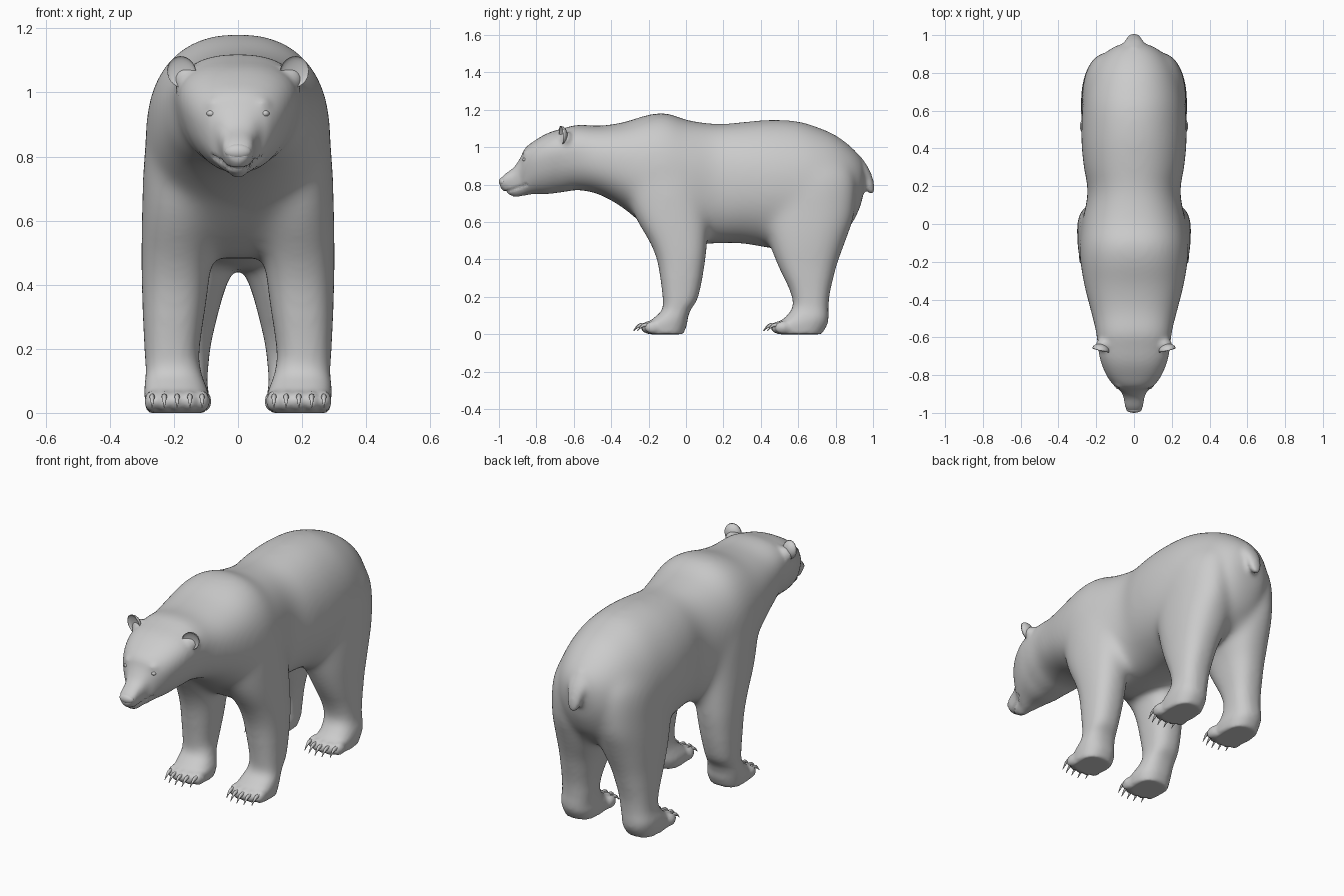
import bpy, bmesh, math
from mathutils import Matrix, Vector

cube = bpy.data.objects.get("Cube")
if cube:
    bpy.data.objects.remove(cube)

fur = bpy.data.materials.new("plain grey")
fur.use_nodes = True
GREY = (0.6, 0.6, 0.6, 1)
fur.diffuse_color = GREY
fur.node_tree.nodes["Principled BSDF"].inputs["Base Color"].default_value = GREY


def clamp(f):
    return min(max(f, 0), 1)


def refine(rows, steps=4):
    """Smoothly interpolate between cross-section rows."""
    pts = [Vector(r) for r in rows]
    out = []
    for i in range(len(pts) - 1):
        a, b, c, d = pts[max(i - 1, 0)], pts[i], pts[i + 1], pts[min(i + 2, len(pts) - 1)]
        for k in range(steps):
            t = k / steps
            out.append(b + (c - a) * (t / 2) + (a * 2 - b * 5 + c * 4 - d) * (t * t / 2)
                       + (b * 3 - a - c * 3 + d) * (t ** 3 / 2))
    return out + [pts[-1]]


def rounded(sides, power):
    """Unit superellipse."""
    for i in range(sides):
        a = math.tau * i / sides
        yield [math.copysign(abs(f) ** (2 / power), f) for f in (math.cos(a), math.sin(a))]


def skin(bm, rings):
    loops = [[bm.verts.new(p) for p in ring] for ring in rings]
    for a, b in zip(loops, loops[1:]):
        for i in range(len(a)):
            j = (i + 1) % len(a)
            bm.faces.new((a[i], a[j], b[j], b[i]))
    bm.faces.new(loops[0][::-1])
    bm.faces.new(loops[-1])


def column(bm, rows, side=1):
    """Loft upwards; rows are z, x from, x to, y from, y to."""
    skin(bm, [[(side * ((a + b) / 2 + u * (b - a) / 2), (c + d) / 2 + v * (d - c) / 2, z)
               for u, v in rounded(28, 2.4 - .4 * clamp(z * 2 - 1))]
              for z, a, b, c, d in refine(rows)])


def ball(bm, centre, size):
    m = Matrix.Translation(centre) @ Matrix.Diagonal((*size, 1))
    return bmesh.ops.create_uvsphere(bm, u_segments=20, v_segments=12, radius=1, matrix=m)["verts"]


def finish(name, bm):
    bmesh.ops.recalc_face_normals(bm, faces=bm.faces)
    mesh = bpy.data.meshes.new(name)
    bm.to_mesh(mesh)
    bm.free()
    mesh.materials.append(fur)
    mesh.shade_smooth()
    obj = bpy.data.objects.new(name, mesh)
    bpy.context.collection.objects.link(obj)
    return obj


# Spine sections from snout to rump: y, top, bottom, half width
SPINE = [(-.995, .828, .785, .03), (-.97, .855, .762, .045), (-.92, .893, .735, .053),
         (-.885, .945, .738, .068), (-.86, .995, .742, .098), (-.81, 1.035, .75, .135),
         (-.74, 1.075, .75, .165), (-.66, 1.1, .76, .184), (-.57, 1.12, .77, .2),
         (-.46, 1.115, .745, .23), (-.33, 1.135, .67, .263), (-.2, 1.175, .56, .285),
         (-.1, 1.183, .49, .289), (.01, 1.145, .48, .275), (.17, 1.125, .485, .245),
         (.3, 1.135, .485, .267), (.45, 1.148, .46, .28), (.6, 1.14, .45, .275),
         (.7, 1.11, .46, .262), (.8, 1.067, .5, .23), (.88, 1.005, .58, .18),
         (.93, .95, .68, .118), (.955, .9, .78, .06)]

# Leg sections: z, inner x, outer x, front y, back y
FORELEG = [(0, .1, .285, -.2, -.015), (.05, .09, .292, -.215, .005), (.085, .1, .292, -.175, .01),
           (.13, .115, .288, -.13, .025), (.2, .12, .292, -.125, .065),
           (.37, .095, .3, -.15, .1), (.48, .08, .303, -.19, .114),
           (.65, .05, .3, -.285, .12), (.85, .03, .288, -.33, .11), (1.02, .03, .235, -.28, .08)]
HINDLEG = [(0, .1, .275, .49, .725), (.05, .09, .282, .475, .755), (.09, .095, .28, .53, .762),
           (.15, .092, .268, .57, .762), (.235, .08, .268, .555, .772),
           (.37, .045, .274, .49, .807), (.5, 0, .281, .44, .855),
           (.65, 0, .278, .41, .9), (.85, 0, .262, .43, .9), (1, 0, .18, .5, .82)]
TAIL = [(.75, -.015, .015, .982, 1.002), (.78, -.032, .032, .962, 1.007),
        (.83, -.045, .045, .93, 1), (.89, -.06, .06, .89, .975), (.95, -.045, .045, .85, .935)]
FEET = [(FORELEG, -.2, .19), (HINDLEG, .495, .185)]
TOES = [(-.078, .022), (-.04, .004), (0, 0), (.04, .004), (.078, .022)]

# Torso, neck and head; the head tapers towards the jaw, the rump is rounder
bm = bmesh.new()
rings = []
for y, top, low, wide in refine(SPINE):
    taper = .24 * clamp((-y - .5) / .2)
    rings.append([(u * wide * (1 + taper * v), y, (top + low) / 2 + v * (top - low) / 2)
                  for u, v in rounded(40, 2.35 - .25 * clamp(y * 2))])
skin(bm, rings)
column(bm, TAIL)

# Legs with padded toes, ear roots and faint brows
for side in (1, -1):
    for leg, toe_y, foot_x in FEET:
        column(bm, leg, side)
        for dx, back in TOES:
            ball(bm, (side * (foot_x + dx), toe_y + back, .036), (.025, .045, .034))
    ball(bm, (side * .072, -.838, .962), (.032, .034, .024))
    ball(bm, (side * .152, -.638, 1.04), (.05, .036, .045))

# Fuse everything into one soft skin
body = finish("bear_body", bm)
bpy.context.view_layer.objects.active = body
body.select_set(True)
remesh = body.modifiers.new("fuse", "REMESH")
remesh.mode = "VOXEL"
remesh.voxel_size = .011
bpy.ops.object.modifier_apply(modifier="fuse")

# Blend shoulders, thighs and belly more strongly than head, feet and tail
torso = body.vertex_groups.new(name="torso")
for v in body.data.vertices:
    x, y, z = v.co
    torso.add([v.index], min(clamp((z - .3) * 5), clamp((y + .6) * 6), clamp((.93 - y) * 9)),
              "REPLACE")
for name, rounds, group in (("soften", 5, ""), ("blend", 90, "torso")):
    smooth = body.modifiers.new(name, "SMOOTH")
    smooth.factor = .5
    smooth.iterations = rounds
    smooth.vertex_group = group
    bpy.ops.object.modifier_apply(modifier=name)

# Press the mouth crease into the muzzle
normals = [v.normal.copy() for v in body.data.vertices]
for v, normal in zip(body.data.vertices, normals):
    gap = abs(v.co.z - .772 - .35 * (v.co.y + .93))
    if v.co.y < -.85 and gap < .009:
        v.co -= normal * (.009 - gap)
body.data.materials.clear()
body.data.materials.append(fur)
body.data.shade_smooth()

# Nose pad
bm = bmesh.new()
ball(bm, (0, -.978, .815), (.042, .022, .025))
finish("nose", bm)

for side, label in ((1, "left"), (-1, "right")):
    # Ear: a rounded shell hollowed at the front
    bm = bmesh.new()
    for v in ball(bm, (0, 0, 0), (.046, .034, .05)):
        if v.co.y < 0:
            v.co.y *= -.35
    bmesh.ops.rotate(bm, verts=bm.verts, matrix=Matrix.Rotation(side * .35, 3, "Y")
                     @ Matrix.Rotation(side * .25, 3, "Z"))
    bmesh.ops.translate(bm, verts=bm.verts, vec=(side * .176, -.668, 1.064))
    finish(label + "_ear", bm)

    # Eye
    bm = bmesh.new()
    ball(bm, (side * .084, -.86, .934), (.014, .014, .011))
    finish(label + "_eye", bm)

    # Curved claws, one per toe
    for (leg, toe_y, foot_x), foot in zip(FEET, ("front", "hind")):
        bm = bmesh.new()
        for dx, back in TOES:
            path = [(.02, .045, .011), (-.035, .05, .011), (-.06, .042, .008), (-.083, .018, .002)]
            skin(bm, [[(side * (foot_x + dx) + u * r * .8, toe_y + back + dy, z + v * r)
                       for u, v in rounded(8, 2)] for dy, z, r in refine(path, 3)])
        finish(label + "_" + foot + "_claws", bm)
